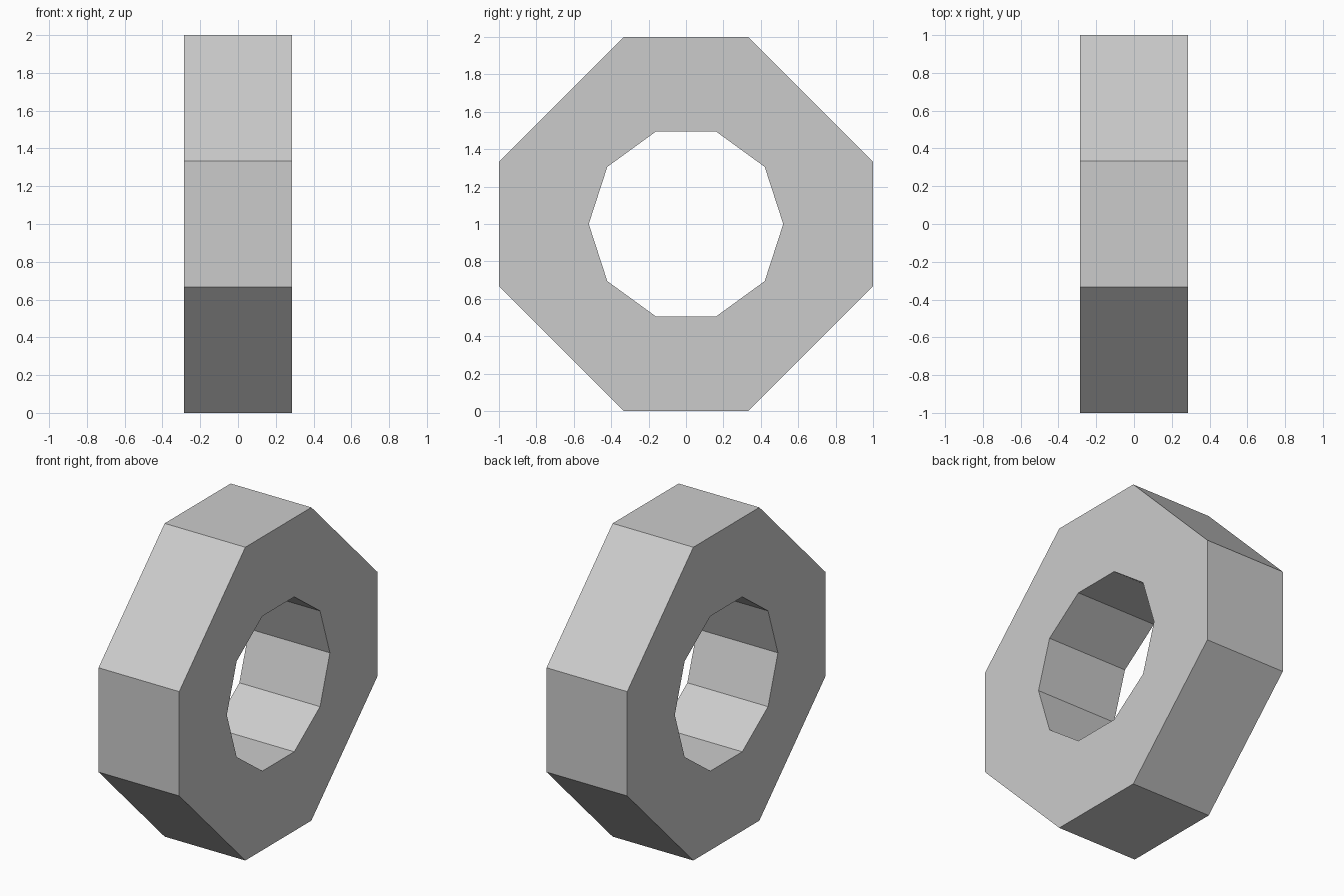
import bpy, bmesh
from math import cos, sin, pi

if "Cube" in bpy.data.objects:
    bpy.data.objects.remove(bpy.data.objects["Cube"])

WIDTH = 0.57
a, b = 1.0, 0.333

# outer octagon with long chamfers, and a regular ten-sided bore (y, z about the centre)
outer = [(a, -b), (a, b), (b, a), (-b, a), (-a, b), (-a, -b), (-b, -a), (b, -a)]
bore = [(0.52 * cos(i * pi / 5), 0.52 * sin(i * pi / 5)) for i in range(10)]

bm = bmesh.new()


def add_loop(points):
    verts = [bm.verts.new((0, y, z + 1)) for y, z in points]
    return [bm.edges.new((v, verts[i - 1])) for i, v in enumerate(verts)]


# flat ring face between the two outlines
edges = add_loop(outer) + add_loop(bore)
bmesh.ops.triangle_fill(bm, edges=edges, use_beauty=True, normal=(1, 0, 0))
bmesh.ops.recalc_face_normals(bm, faces=bm.faces)

mesh = bpy.data.meshes.new("octagonal_ring")
bm.to_mesh(mesh)
bm.free()
ring = bpy.data.objects.new("octagonal_ring", mesh)
bpy.context.collection.objects.link(ring)

# thickness, centred on x = 0
solid = ring.modifiers.new("thickness", 'SOLIDIFY')
solid.thickness = WIDTH
solid.offset = 0
